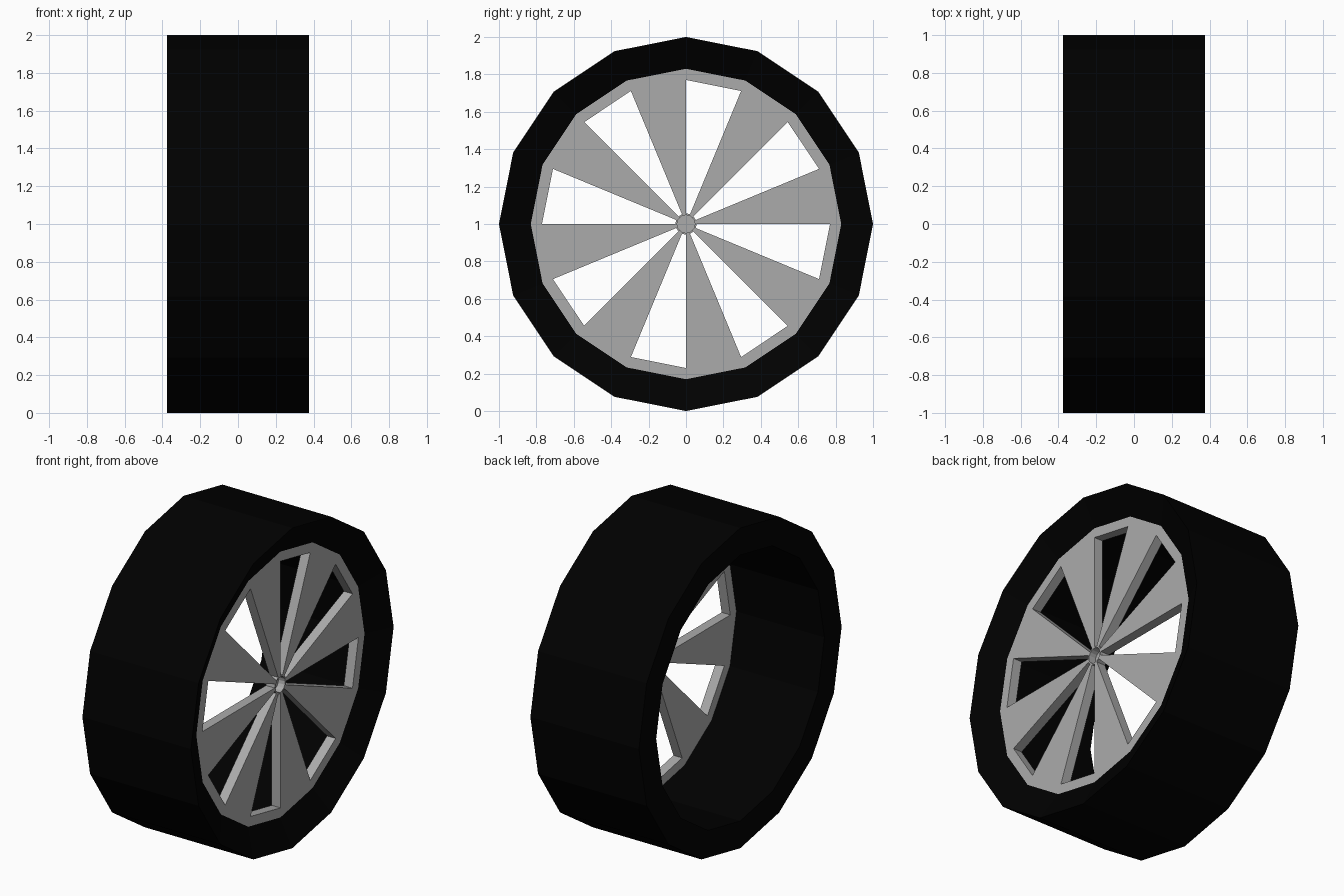
import bpy, bmesh
from math import sin, cos, pi
from mathutils import Vector

SIDES = 16
HALF_WIDTH = 0.375
DISC_FRONT, DISC_DEPTH = 0.293, 0.06
HUB_IN, HUB_OUT, RIM_IN, RIM_OUT, TYRE_OUT = 0.048, 0.057, 0.77, 0.83, 1.0

if "Cube" in bpy.data.objects:
    bpy.data.objects.remove(bpy.data.objects["Cube"])


def material(name, value):
    mat = bpy.data.materials.new(name)
    mat.use_nodes = True
    colour = (value, value, value, 1)
    mat.diffuse_color = colour
    mat.node_tree.nodes["Principled BSDF"].inputs["Base Color"].default_value = colour
    return mat


def finish(name, bm, mat):
    bmesh.ops.recalc_face_normals(bm, faces=bm.faces[:])
    mesh = bpy.data.meshes.new(name)
    bm.to_mesh(mesh)
    bm.free()
    mesh.materials.append(mat)
    bpy.context.collection.objects.link(bpy.data.objects.new(name, mesh))


def on_wheel(x, radius, i):
    a = 2 * pi * i / SIDES
    return (x, radius * sin(a), 1 + radius * cos(a))


def ring(name, profile, mat):
    """Closed (x, radius) profile swept round the axle in flat facets."""
    bm = bmesh.new()
    loops = [[bm.verts.new(on_wheel(x, r, i)) for x, r in profile] for i in range(SIDES)]
    for i in range(SIDES):
        a, b = loops[i - 1], loops[i]
        for k in range(len(profile)):
            bm.faces.new([a[k - 1], a[k], b[k], b[k - 1]])
    finish(name, bm, mat)


def sector_plate(name, bands, x_front, depth, mat):
    """Plate of ring sectors; each band is (inner, outer, sector numbers)."""
    bm = bmesh.new()
    cache = {}

    def vert(radius, i):
        key = (radius, i % SIDES)
        if key not in cache:
            cache[key] = bm.verts.new(on_wheel(x_front, *key))
        return cache[key]

    for inner, outer, sectors in bands:
        for i in sectors:
            bm.faces.new([vert(inner, i), vert(inner, i + 1),
                          vert(outer, i + 1), vert(outer, i)])
    # Thicken the flat plate towards -x
    out = bmesh.ops.extrude_face_region(bm, geom=bm.faces[:])
    moved = [g for g in out["geom"] if isinstance(g, bmesh.types.BMVert)]
    bmesh.ops.translate(bm, verts=moved, vec=Vector((-depth, 0, 0)))
    finish(name, bm, mat)


rubber = material("black rubber", 0.0)
metal = material("grey metal", 0.41)
every = range(SIDES)

# Tyre: flat inner side, outer side dished in towards the disc
ring("tyre", [(-HALF_WIDTH, RIM_OUT), (-HALF_WIDTH, TYRE_OUT),
              (HALF_WIDTH, TYRE_OUT), (DISC_FRONT, RIM_OUT)], rubber)

# Wheel disc: rim, alternating wedge spokes and hub ring
sector_plate("wheel_disc", [
    (RIM_IN, RIM_OUT, every),
    (HUB_OUT, RIM_IN, range(1, SIDES, 2)),
    (HUB_IN, HUB_OUT, every),
], DISC_FRONT, DISC_DEPTH, metal)

# Floor of the hub recess
floor = 0.012
bpy.ops.mesh.primitive_cylinder_add(
    vertices=SIDES, radius=HUB_IN + 0.004, depth=floor,
    location=(DISC_FRONT - DISC_DEPTH + floor / 2 + 0.001, 0, 1), rotation=(0, pi / 2, 0))
hub = bpy.context.object
hub.name = "hub_floor"
hub.data.materials.append(metal)
